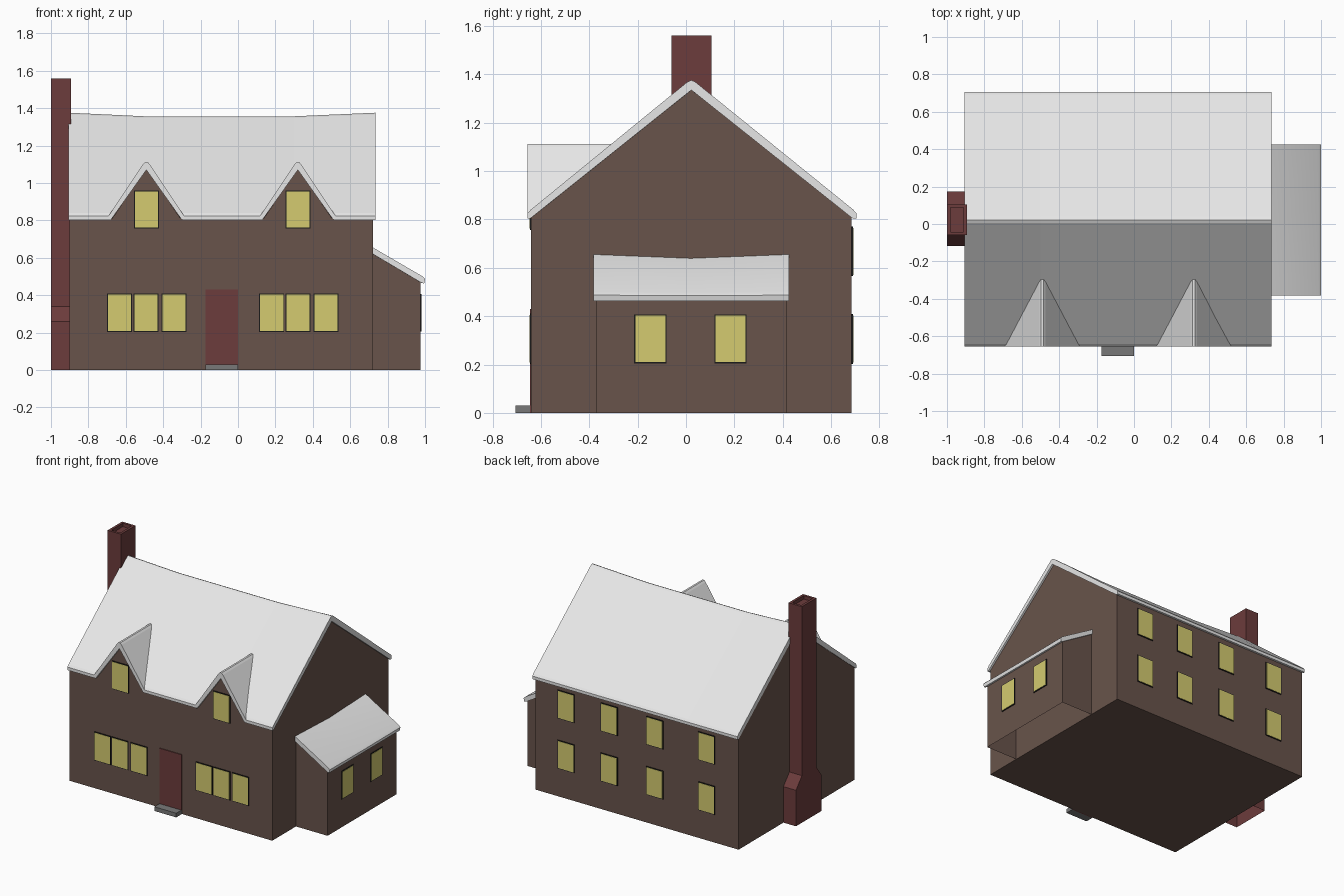
import bpy, bmesh, math

if "Cube" in bpy.data.objects:
    bpy.data.objects.remove(bpy.data.objects["Cube"])

def material(name, rgb):
    m = bpy.data.materials.new(name)
    m.diffuse_color = (*rgb, 1)
    m.use_nodes = True
    m.node_tree.nodes["Principled BSDF"].inputs["Base Color"].default_value = m.diffuse_color
    return m

BROWN = material("brown_wall", (0.14, 0.088, 0.07))
BRICK = material("red_brick", (0.15, 0.045, 0.045))
SNOW = material("snow_white", (0.80, 0.80, 0.80))
GLOW = material("window_yellow", (0.66, 0.60, 0.16))
BLACK = material("window_frame_black", (0.01, 0.01, 0.01))
STONE = material("step_grey", (0.19, 0.19, 0.19))

def loft(name, rings, mat, cap_start=True, drop=None, smooth=False):
    """Skin a list of rings of equal length; drop(face) removes faces."""
    bm = bmesh.new()
    vs = [[bm.verts.new(p) for p in r] for r in rings]
    n = len(rings[0])
    for a, b in zip(vs, vs[1:]):
        for i in range(n):
            j = (i + 1) % n
            bm.faces.new((a[i], a[j], b[j], b[i]))
    if cap_start:
        bm.faces.new(vs[0])
    bm.faces.new(vs[-1])
    bmesh.ops.recalc_face_normals(bm, faces=bm.faces)
    if drop:
        bmesh.ops.delete(bm, geom=[f for f in bm.faces if drop(f)], context='FACES')
    me = bpy.data.meshes.new(name)
    bm.to_mesh(me)
    bm.free()
    me.materials.append(mat)
    ob = bpy.data.objects.new(name, me)
    bpy.context.collection.objects.link(ob)
    if smooth:
        activate(ob)
        bpy.ops.object.shade_smooth_by_angle(angle=math.radians(20))
    return ob

def activate(ob):
    bpy.ops.object.select_all(action='DESELECT')
    ob.select_set(True)
    bpy.context.view_layer.objects.active = ob

def along_x(pts, x):
    return [(x, y, z) for y, z in pts]

def along_y(pts, y):
    return [(x, y, z) for x, z in pts]

def box(name, x0, x1, y0, y1, z0, z1, mat):
    r = [(x0, z0), (x1, z0), (x1, z1), (x0, z1)]
    return loft(name, [along_y(r, y0), along_y(r, y1)], mat)

# Main house body
body = [(-0.64, 0), (0.685, 0), (0.685, 0.81), (0.022, 1.335), (-0.64, 0.81)]
loft("house_body", [along_x(body, -0.9), along_x(body, 0.722)], BROWN)

# Sagging main roof
roof = [(-0.655, 0.803), (-0.655, 0.825), (-0.642, 0.84), (0.005, 1.368), (0.022, 1.376),
        (0.039, 1.368), (0.692, 0.84), (0.705, 0.825), (0.705, 0.803), (0.69, 0.803),
        (0.022, 1.335), (-0.645, 0.803)]
rings = []
for x, sag in ((-0.905, 0), (-0.5, 0.019), (0.3, 0.019), (0.735, 0)):
    rings.append(along_x([(y, z - sag * (z - 0.803) / 0.57) for y, z in roof], x))
main_roof = loft("main_roof", rings, SNOW)

# Dormers: gable wall, chevron roof, opening cut in the main roof
DORMERS = (-0.49, 0.32)
for k, cx in enumerate(DORMERS):
    side = ("left", "right")[k]
    tri = [(cx - 0.183, 0.81), (cx + 0.183, 0.81), (cx, 1.075)]
    loft(side + "_dormer_wall", [along_y(tri, -0.64), along_y(tri, -0.33)], BROWN)
    chev = [(-0.205, 0.82), (-0.018, 1.1), (-0.007, 1.112), (0.007, 1.112), (0.018, 1.1),
            (0.205, 0.82), (0.19, 0.803), (0, 1.07), (-0.19, 0.803)]
    chev = [(cx + x, z) for x, z in chev]
    loft(side + "_dormer_roof", [along_y(chev, -0.655), along_y(chev, -0.28)], SNOW)
    hole = [(-0.192, 0.78), (0.192, 0.78), (0.192, 0.81), (0, 1.085), (-0.192, 0.81)]
    hole = [(cx + x, z) for x, z in hole]
    cutter = loft("cutter", [along_y(hole, -0.8), along_y(hole, -0.31)], SNOW)
    activate(main_roof)
    mod = main_roof.modifiers.new("cut", 'BOOLEAN')
    mod.operation, mod.solver, mod.object = 'DIFFERENCE', 'EXACT', cutter
    bpy.ops.object.modifier_apply(modifier=mod.name)
    bpy.data.objects.remove(cutter)

# Lean-to on the right, open underneath and against the house
lean = [(0.722, 0), (0.975, 0), (0.975, 0.475), (0.722, 0.625)]
loft("lean_to_walls", [along_y(lean, -0.37), along_y(lean, 0.415)], BROWN,
     drop=lambda f: f.normal.z < -0.9 or f.normal.x < -0.9)
lroof = [(0.722, 0.62), (0.722, 0.655), (0.985, 0.502), (1.0, 0.487), (0.995, 0.463), (0.98, 0.467)]
rings = []
for y, sag in ((-0.382, 0), (0.02, 0.016), (0.425, 0)):
    rings.append(along_y([(x, z - sag * (z - 0.46) / 0.195) for x, z in lroof], y))
loft("lean_to_roof", rings, SNOW, smooth=True)

# Chimney with wide foot, shoulder and hollow top
rings = []
for z, y0, y1, i in ((0, -0.118, 0.173, 0), (0.26, -0.118, 0.173, 0), (0.34, -0.06, 0.105, 0),
                     (1.56, -0.06, 0.105, 0), (1.56, -0.043, 0.088, 0.018), (1.535, -0.043, 0.088, 0.018)):
    x0, x1 = -1.0 + i, -0.893 - i
    rings.append([(x0, y0, z), (x1, y0, z), (x1, y1, z), (x0, y1, z)])
loft("chimney", rings, BRICK, cap_start=False)

# Door and step
box("front_door", -0.175, 0.0, -0.646, -0.638, 0.0, 0.43, BRICK)
box("door_step", -0.175, 0.0, -0.705, -0.64, 0.0, 0.03, STONE)

# Windows: thin dark frame plate with a glowing pane on it
def window(name, face, c, z0, z1, wall, out):
    for part, mat, grow, d in (("_frame", BLACK, 0.0, 0.005), ("_pane", GLOW, -0.005, 0.007)):
        a, b = c - 0.067 - grow, c + 0.067 + grow
        lo, hi = sorted((wall - 0.001 * out, wall + d * out))
        if face == 'x':
            box(name + part, lo, hi, a, b, z0 - grow, z1 + grow, mat)
        else:
            box(name + part, a, b, lo, hi, z0 - grow, z1 + grow, mat)

for c in (-0.633, -0.492, -0.342, 0.18, 0.321, 0.47):
    window("front_window", 'y', c, 0.203, 0.41, -0.64, -1)
for c in DORMERS:
    window("dormer_window", 'y', c, 0.757, 0.96, -0.64, -1)
for c in (0.478, 0.132, -0.232, -0.645):
    for z in (0.203, 0.565):
        window("back_window", 'y', c, z, z + 0.205, 0.685, 1)
for c in (-0.147, 0.184):
    window("lean_to_window", 'x', c, 0.205, 0.407, 0.975, 1)
